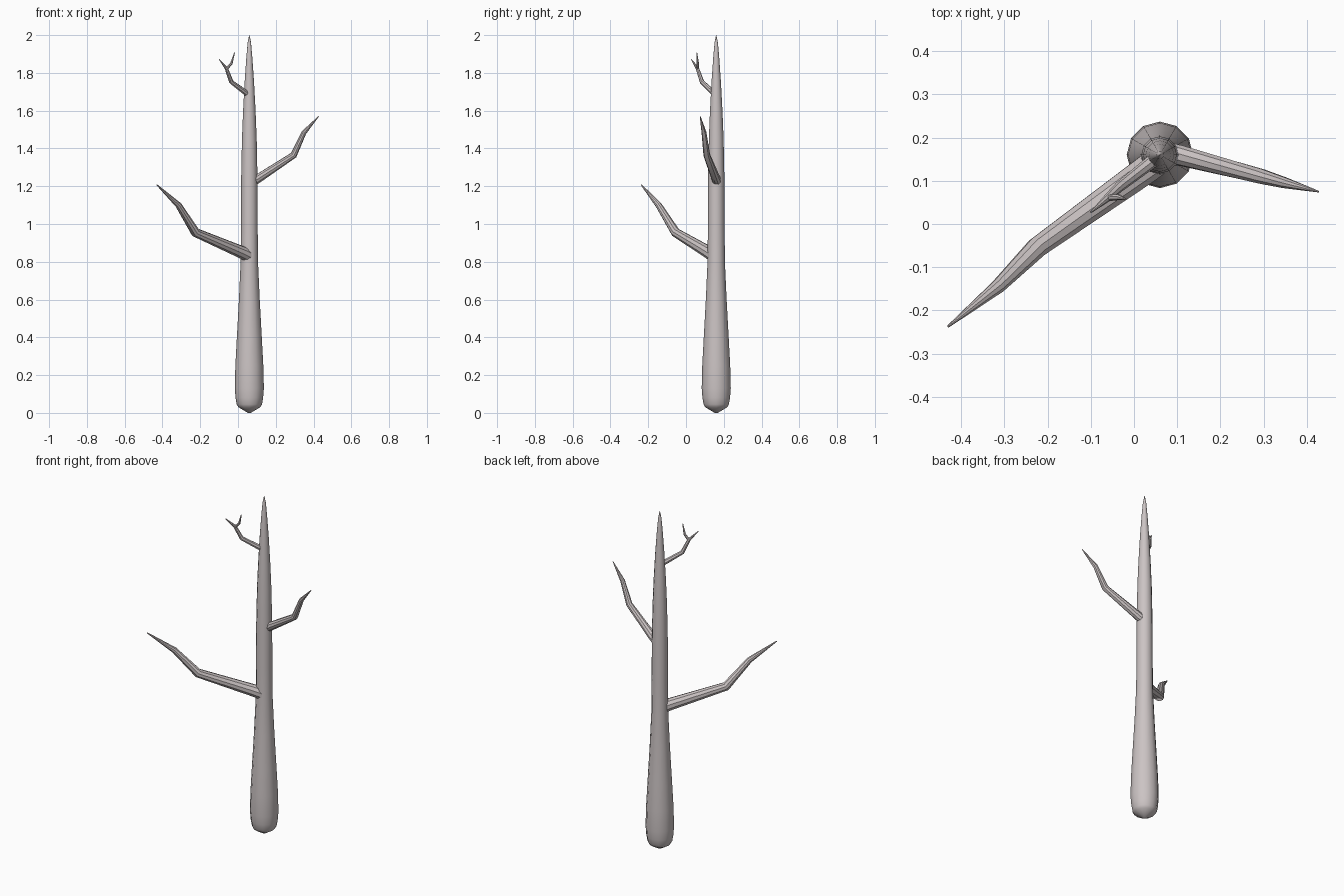
import bpy, bmesh, math
from mathutils import Vector

if "Cube" in bpy.data.objects:
    bpy.data.objects.remove(bpy.data.objects["Cube"])

bark = bpy.data.materials.new("pale grey bark")
bark.diffuse_color = (0.60, 0.55, 0.55, 1)
bark.use_nodes = True
bark.node_tree.nodes["Principled BSDF"].inputs["Base Color"].default_value = bark.diffuse_color


def tube(name, path, sides):
    """Tapered tube through (x, y, z, radius) points, closed at both ends."""
    pts = [Vector(p[:3]) for p in path]
    bm = bmesh.new()
    rings = []
    for i, p in enumerate(pts):
        d = Vector((0, 0, 0))
        if i > 0:
            d += (p - pts[i - 1]).normalized()
        if i < len(pts) - 1:
            d += (pts[i + 1] - p).normalized()
        d.normalize()
        # fixed reference direction keeps the rings from twisting
        u = Vector((0.55, -0.83, 0)).cross(d) if abs(d.z) < 0.99 else Vector((1, 0, 0))
        u.normalize()
        v = d.cross(u)
        rings.append([bm.verts.new(p + path[i][3] * (
            u * math.cos(a * math.tau / sides) + v * math.sin(a * math.tau / sides)))
            for a in range(sides)])
    for r0, r1 in zip(rings, rings[1:]):
        for a in range(sides):
            b = (a + 1) % sides
            bm.faces.new((r0[a], r0[b], r1[b], r1[a]))
    bm.faces.new(rings[0][::-1])
    bm.faces.new(rings[-1])
    bmesh.ops.recalc_face_normals(bm, faces=bm.faces)
    me = bpy.data.meshes.new(name)
    bm.to_mesh(me)
    bm.free()
    me.materials.append(bark)
    ob = bpy.data.objects.new(name, me)
    bpy.context.collection.objects.link(ob)
    bpy.ops.object.select_all(action='DESELECT')
    ob.select_set(True)
    bpy.context.view_layer.objects.active = ob
    bpy.ops.object.shade_smooth_by_angle(angle=math.radians(35))
    return ob


# trunk: (height, radius) profile with rounded foot and pointed top
profile = [(0, 0.008), (0.03, 0.058), (0.045, 0.067), (0.08, 0.073), (0.13, 0.077),
           (0.25, 0.074), (0.4, 0.066), (0.6, 0.055), (0.8, 0.046), (1.0, 0.044),
           (1.25, 0.043), (1.45, 0.039), (1.6, 0.033), (1.75, 0.025), (1.88, 0.016),
           (1.96, 0.009), (2.0, 0.001)]
tube("trunk", [(0.06, 0.16, z, r) for z, r in profile], 12)

# three bent branches and one twig
tube("low_branch", [(0.06, 0.15, 0.83, 0.035), (0.02, 0.12, 0.85, 0.034),
                    (-0.225, -0.055, 0.955, 0.025), (-0.315, -0.145, 1.10, 0.017),
                    (-0.43, -0.237, 1.208, 0.003)], 10)
tube("middle_branch", [(0.07, 0.165, 1.22, 0.026), (0.11, 0.158, 1.243, 0.024),
                       (0.295, 0.11, 1.365, 0.018), (0.35, 0.095, 1.485, 0.013),
                       (0.427, 0.075, 1.57, 0.002)], 10)
tube("upper_branch", [(0.055, 0.155, 1.685, 0.016), (-0.035, 0.085, 1.752, 0.012),
                      (-0.062, 0.06, 1.825, 0.009), (-0.10, 0.027, 1.873, 0.002)], 8)
tube("twig", [(-0.062, 0.06, 1.82, 0.008), (-0.035, 0.062, 1.85, 0.007),
              (-0.018, 0.057, 1.908, 0.002)], 8)
